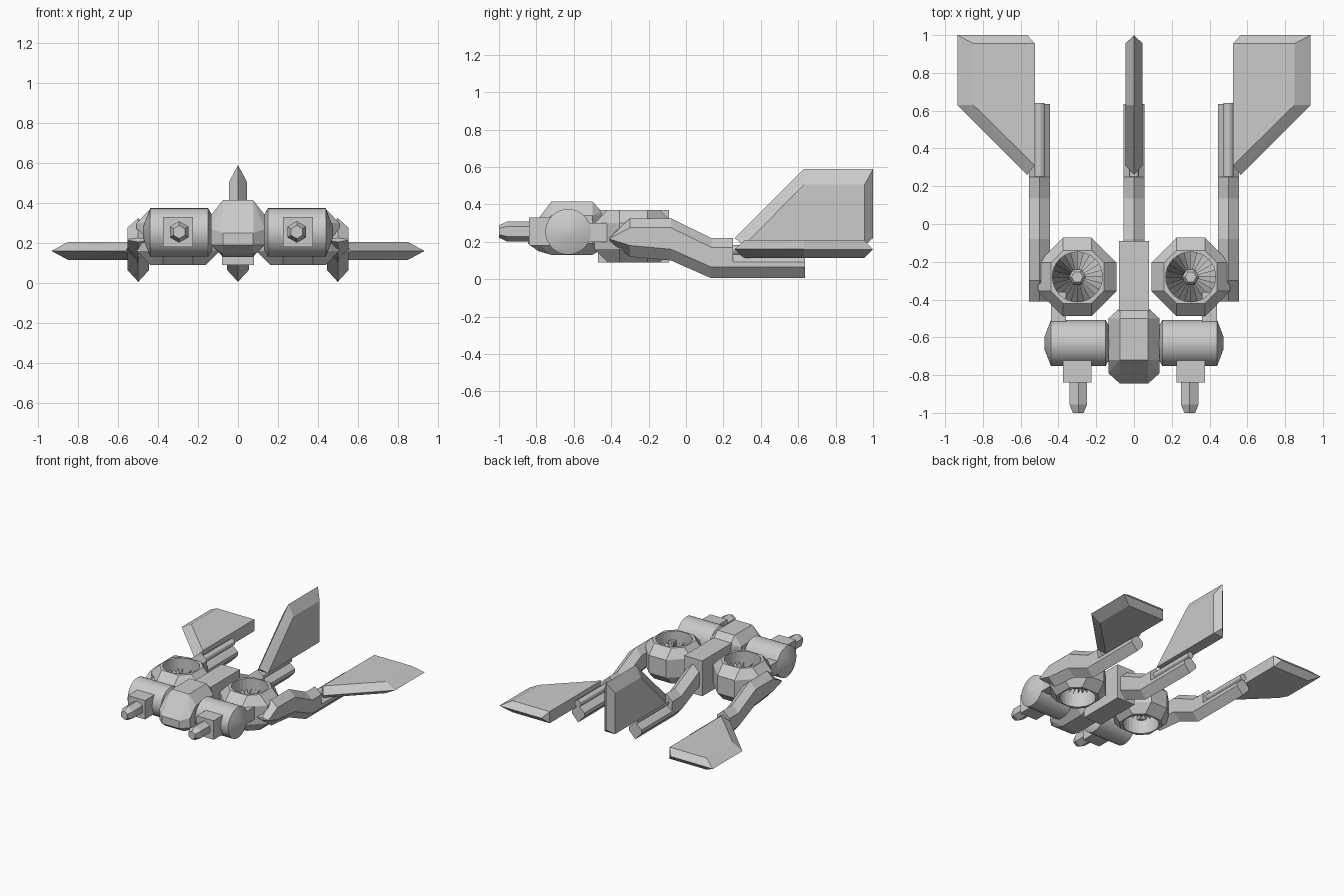
import bpy, bmesh, math
from mathutils import Vector

if "Cube" in bpy.data.objects:
    bpy.data.objects.remove(bpy.data.objects["Cube"])

grey = bpy.data.materials.new("hull_grey")
grey.diffuse_color = (0.6, 0.6, 0.6, 1)
grey.use_nodes = True
grey.node_tree.nodes["Principled BSDF"].inputs["Base Color"].default_value = grey.diffuse_color


def finish(name, bm, smooth=False):
    bmesh.ops.recalc_face_normals(bm, faces=bm.faces)
    me = bpy.data.meshes.new(name)
    bm.to_mesh(me)
    bm.free()
    me.materials.append(grey)
    ob = bpy.data.objects.new(name, me)
    bpy.context.scene.collection.objects.link(ob)
    if smooth:
        bpy.ops.object.select_all(action='DESELECT')
        ob.select_set(True)
        bpy.context.view_layer.objects.active = ob
        bpy.ops.object.shade_smooth_by_angle(angle=math.radians(30))
    return ob


def hull(name, pts):
    """Convex solid around the points."""
    bm = bmesh.new()
    for p in pts:
        bm.verts.new(p)
    res = bmesh.ops.convex_hull(bm, input=bm.verts)
    junk = [g for g in res["geom_interior"] if isinstance(g, bmesh.types.BMVert)]
    bmesh.ops.delete(bm, geom=junk, context='VERTS')
    bmesh.ops.dissolve_limit(bm, angle_limit=0.01, verts=bm.verts, edges=bm.edges)
    return finish(name, bm)


def box(name, x0, x1, y0, y1, z0, z1):
    return hull(name, [(x, y, z) for x in (x0, x1) for y in (y0, y1) for z in (z0, z1)])


def loft(name, loops, smooth=False):
    """Skin through equal-length loops and cap both ends."""
    bm = bmesh.new()
    rows = [[bm.verts.new(p) for p in loop] for loop in loops]
    n = len(rows[0])
    for a, b in zip(rows, rows[1:]):
        for i in range(n):
            j = (i + 1) % n
            bm.faces.new((a[i], a[j], b[j], b[i]))
    bm.faces.new(rows[0])
    bm.faces.new(rows[-1])
    return finish(name, bm, smooth)


def turned(name, centre, axis, stations, n, smooth=True):
    """Round part along an axis from (position, radius) stations."""
    loops = []
    for pos, r in stations:
        loop = []
        for i in range(n):
            a = 2 * math.pi * i / n
            p = Vector(centre)
            p[axis] = pos
            p[(axis + 1) % 3] += r * math.cos(a)
            p[(axis + 2) % 3] += r * math.sin(a)
            loop.append(p)
        loops.append(loop)
    return loft(name, loops, smooth)


def octagon(w, f):
    return [(f, w), (w, f), (w, -f), (f, -w), (-f, -w), (-w, -f), (-w, f), (-f, w)]


# Cockpit: faceted pod with sloped windscreen
pts = []
for y, w, f, z0, z1, z2, z3 in [(-.845, .075, .07, .19, .19, .25, .25),
                                (-.79, .135, .08, .15, .19, .27, .32),
                                (-.72, .135, .075, .13, .19, .34, .415),
                                (-.50, .135, .075, .13, .19, .34, .415),
                                (-.45, .08, .075, .16, .19, .34, .36)]:
    for s in (-1, 1):
        pts += [(s * f, y, z0), (s * w, y, z1), (s * w, y, z2), (s * f, y, z3)]
hull("cockpit", pts)

# Spine block
box("spine", -.08, .08, -.47, -.09, .09, .37)


def boom(name, cx, stations):
    """Boom with ridged top and keel; stations are (y, keel z, ridge z)."""
    loops = []
    for y, b, t in stations:
        h = t - b
        lo, hi = b + min(.06, h * .45), t - min(.05, h * .35)
        w = .055
        loops.append([(cx, y, b), (cx + w, y, lo), (cx + w, y, hi),
                      (cx, y, t), (cx - w, y, hi), (cx - w, y, lo)])
    return loft(name, loops)


def blade(name, place):
    """Bevel-edged swept plate; place maps (span, y, thickness) to space."""
    rim = [(.565, .26), (.935, .63), (.935, 1), (.565, 1)]
    flat = [(.525, .31), (.85, .63), (.85, .955), (.525, .955)]
    return hull(name, [place(u, y, 0) for u, y in rim] +
                [place(u, y, t) for u, y in flat for t in (-.046, .046)])


tail = [(.135, .005, .22), (.25, .005, .22), (.252, .005, .14), (.635, .005, .14)]

# Centre boom and upright fin
boom("centre_boom", 0, [(-.12, .1, .325), (-.08, .1, .325)] + tail)
turned("centre_rod", (0, 0, .155), 1, [(.24, .027), (.64, .027)], 12)
blade("tail_fin", lambda u, y, t: (t, y, u - .345))

for s, side in ((-1, "left"), (1, "right")):
    # Side boom, rod and wing
    boom(side + "_boom", s * .5, [(-.41, .205, .225), (-.30, .12, .325), (-.08, .1, .325)] + tail)
    turned(side + "_rod", (s * .5, 0, .155), 1, [(.24, .027), (.64, .027)], 12)
    blade(side + "_wing", lambda u, y, t: (s * u, y, .16 + t))

    # Engine drum lying across, with conical outer cap
    turned(side + "_engine", (0, -.63, .253), 0,
           [(s * .13, .085), (s * .15, .122), (s * .44, .122), (s * .475, .03)], 32)
    turned(side + "_axle", (0, -.63, .253), 0, [(s * .08, .06), (s * .15, .06)], 12)
    # Gun mount and barrel
    box(side + "_gun_mount", s * .3 - .075, s * .3 + .075, -.84, -.70, .18, .33)
    turned(side + "_barrel", (s * .295, 0, .255), 1,
           [(-.83, .054), (-.955, .054), (-1, .033)], 6, False)
    # Strut between engine and fan housing
    box(side + "_strut", s * .4 - .04, s * .4 + .04, -.57, -.36, .2, .3)

    # Fan housing: chamfered octagonal block with a round duct
    cx, cy = s * .3, -.28
    loops = [[(cx + x, cy + y, z) for x, y in octagon(w, .075)]
             for z, w in ((.09, .14), (.16, .208), (.30, .208), (.37, .14))]
    housing = loft(side + "_fan_housing", loops)
    cutter = turned("duct_cutter", (cx, cy, 0), 2, [(0, .132), (.5, .132)], 32, False)
    cutter.hide_render = True
    mod = housing.modifiers.new("duct", 'BOOLEAN')
    mod.operation, mod.solver, mod.object = 'DIFFERENCE', 'EXACT', cutter
    bpy.context.view_layer.update()
    deps = bpy.context.evaluated_depsgraph_get()
    cut = bpy.data.meshes.new_from_object(housing.evaluated_get(deps))
    housing.modifiers.clear()
    housing.data = cut
    bpy.data.objects.remove(cutter)

    # Fan hub and pitched blades
    turned(side + "_fan_hub", (cx, cy, 0), 2, [(.18, .03), (.2, .045), (.28, .045), (.3, .03)], 6, False)
    bm = bmesh.new()
    for i in range(24):
        a = 2 * math.pi * i / 24
        quad = []
        for r, da, z in ((.04, 0, .27), (.134, 0, .29), (.134, .34, .20), (.04, .34, .22)):
            quad.append(bm.verts.new((cx + r * math.cos(a + da), cy + r * math.sin(a + da), z)))
        bm.faces.new(quad)
    finish(side + "_fan_blades", bm)
